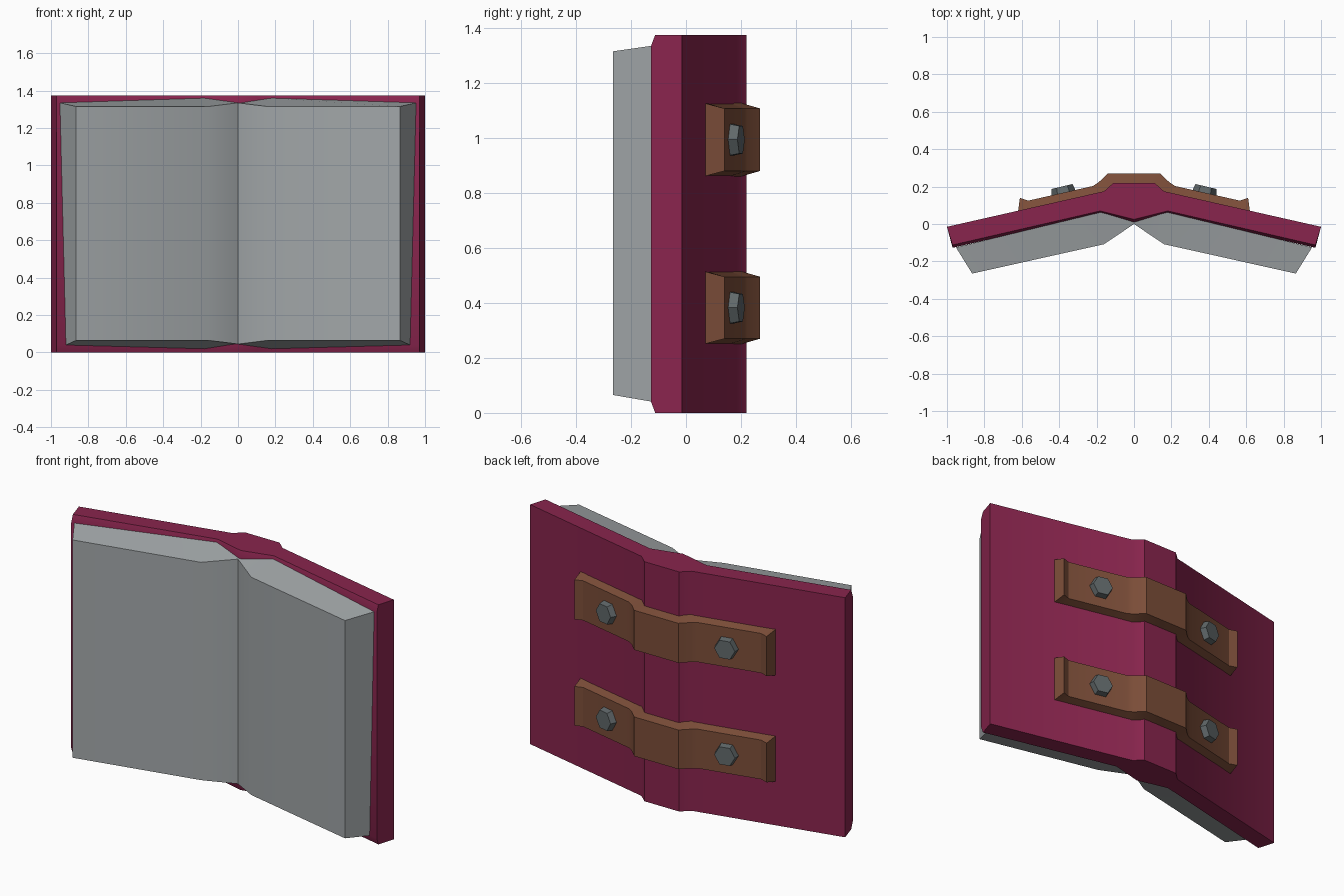
import bpy, bmesh, math
from mathutils import Matrix, Vector

cube = bpy.data.objects.get("Cube")
if cube:
    bpy.data.objects.remove(cube, do_unlink=True)


def material(name, color):
    m = bpy.data.materials.new(name)
    m.use_nodes = True
    m.diffuse_color = (*color, 1)
    m.node_tree.nodes["Principled BSDF"].inputs["Base Color"].default_value = (*color, 1)
    return m


maroon = material("maroon cover", (0.25, 0.018, 0.075))
paper = material("grey paper", (0.36, 0.385, 0.395))
leather = material("brown leather", (0.2, 0.075, 0.04))
iron = material("dark iron", (0.12, 0.14, 0.145))


def finish(bm, name, mat, angle):
    bmesh.ops.recalc_face_normals(bm, faces=bm.faces)
    mesh = bpy.data.meshes.new(name)
    bm.to_mesh(mesh)
    bm.free()
    mesh.materials.append(mat)
    ob = bpy.data.objects.new(name, mesh)
    bpy.context.collection.objects.link(ob)
    bpy.ops.object.select_all(action='DESELECT')
    ob.select_set(True)
    bpy.context.view_layer.objects.active = ob
    bpy.ops.object.shade_smooth_by_angle(angle=math.radians(angle))
    return ob


def mirrored_loft(name, half, mat, angle):
    """Skin cross-sections listed from the left end to the middle, then mirrored."""
    other = [[(-x, y, z) for x, y, z in ring] for ring in half]
    rings = half + other[::-1][1 if half[-1][0][0] == 0 else 0:]
    bm = bmesh.new()
    rows = [[bm.verts.new(p) for p in ring] for ring in rings]
    n = len(rows[0])
    for a, b in zip(rows, rows[1:]):
        for i in range(n):
            j = (i + 1) % n
            bm.faces.new((a[i], a[j], b[j], b[i]))
    bm.faces.new(rows[0])
    bm.faces.new(rows[-1])
    return finish(bm, name, mat, angle)


# Cover: back point and front point per station, inner face eased at top and bottom
HEIGHT, EDGE, EASE = 1.375, 0.04, 0.015
cover = []
for bx, by, fx, fy in [(1, -0.015, 0.97, -0.127), (0.16, 0.175, 0.18, 0.055),
                       (0.11, 0.22, 0.1, 0.035), (0, 0.22, 0, 0.01)]:
    cover.append([(bx, by, 0), (fx, fy + EASE, 0), (fx, fy, EDGE),
                  (fx, fy, HEIGHT - EDGE), (fx, fy + EASE, HEIGHT), (bx, by, HEIGHT)])
mirrored_loft("cover", cover, maroon, 30)

# Page block: back edge flares wider than the open front face
mirrored_loft("pages", [
    [(0.92, -0.12, 0.04), (0.865, -0.265, 0.065), (0.865, -0.265, 1.315), (0.952, -0.125, 1.335)],
    [(0.18, 0.062, 0.02), (0.16, -0.108, 0.065), (0.16, -0.108, 1.315), (0.18, 0.062, 1.36)],
    [(0, 0.02, 0.045), (0, 0, 0.045), (0, 0, 1.335), (0, 0.02, 1.335)],
], paper, 55)

# Straps over the spine, with raised end lips and tapered sides
STRAP = [(0.62, 0.065, 0.61, 0.14), (0.57, 0.075, 0.565, 0.125),
         (0.22, 0.155, 0.22, 0.203), (0.17, 0.165, 0.19, 0.222),
         (0.13, 0.2, 0.14, 0.27)]
TAPER = 0.02
for label, low, high in [("lower", 0.25, 0.515), ("upper", 0.86, 1.127)]:
    rings = [[(bx, by, low), (tx, ty, low + TAPER), (tx, ty, high - TAPER), (bx, by, high)]
             for bx, by, tx, ty in STRAP]
    mirrored_loft(label + "_strap", rings, leather, 25)

    # Hexagonal bolts standing square to each wing
    for side, sign in [("left", 1), ("right", -1)]:
        bm = bmesh.new()
        normal = Vector((sign * 0.23, 0.97, 0)).normalized()
        turn = Matrix((normal.cross(Vector((0, 0, 1))), Vector((0, 0, 1)), normal)).transposed().to_4x4()
        place = Matrix.Translation((sign * 0.38, 0.178, (low + high) / 2)) @ turn
        spin = Matrix.Rotation(math.pi / 2, 4, 'Z')
        bmesh.ops.create_cone(bm, cap_ends=True, segments=6, radius1=0.068, radius2=0.058,
                              depth=0.046, matrix=place @ spin)
        top = max(bm.verts, key=lambda v: v.co.dot(normal)).co.z
        # a vertex of the hexagon should point straight up
        if abs(top - (low + high) / 2) > 1:
            bmesh.ops.rotate(bm, verts=bm.verts, matrix=Matrix.Rotation(0.5, 3, normal))
        finish(bm, f"{label}_{side}_bolt", iron, 25)
